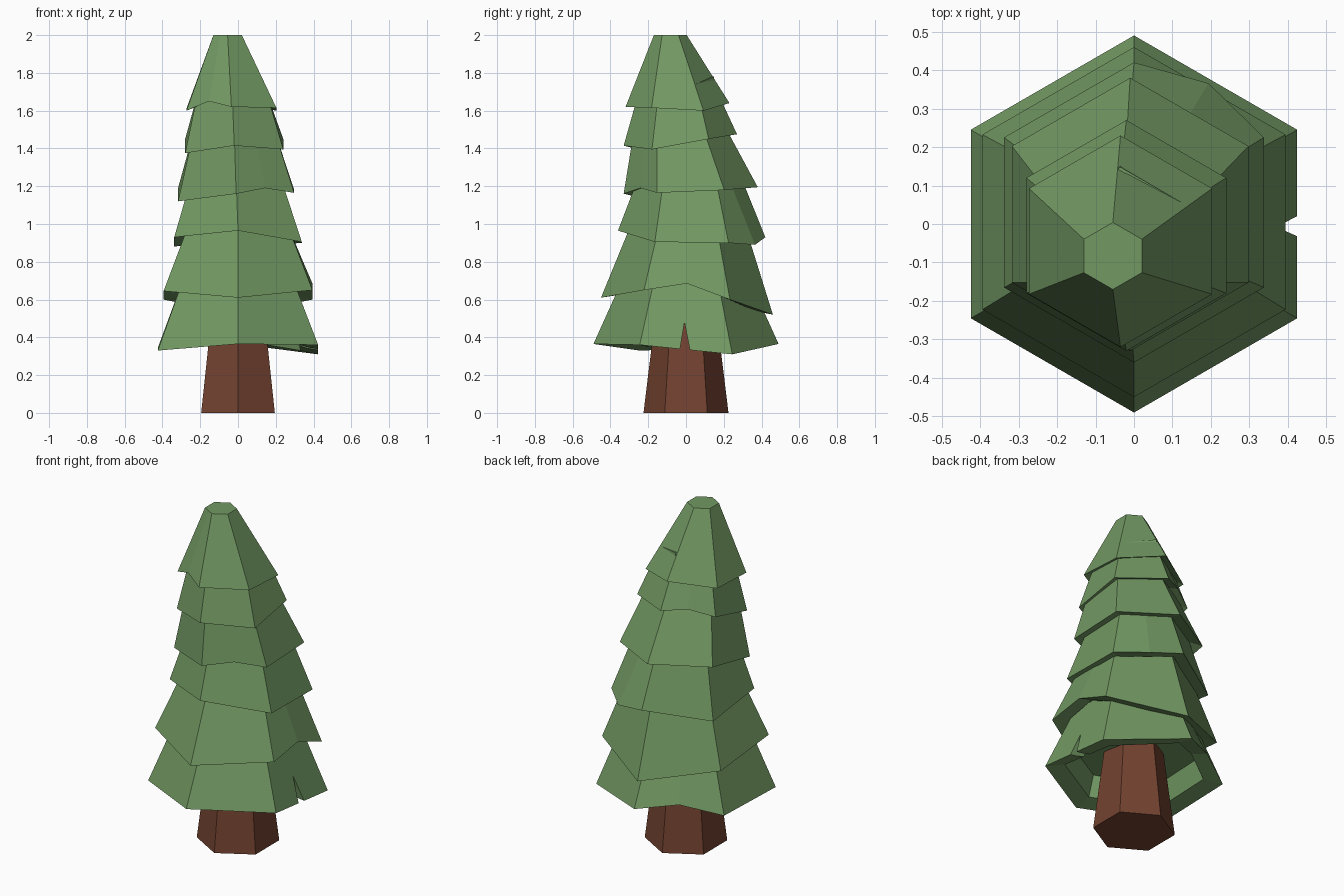
import bpy, bmesh
from math import cos, sin, pi
from mathutils import Vector

if "Cube" in bpy.data.objects:
    bpy.data.objects.remove(bpy.data.objects["Cube"])


def material(name, rgb):
    m = bpy.data.materials.new(name)
    m.diffuse_color = (*rgb, 1)
    m.use_nodes = True
    m.node_tree.nodes["Principled BSDF"].inputs["Base Color"].default_value = m.diffuse_color
    return m


GREEN = material("needles", (0.17, 0.32, 0.125))
BROWN = material("bark", (0.17, 0.055, 0.03))


def loft(name, rings, mat=None):
    """Skin a stack of rings and cap both ends."""
    bm = bmesh.new()
    loops = [[bm.verts.new(p) for p in ring] for ring in rings]
    n = len(loops[0])
    for a, b in zip(loops, loops[1:]):
        for i in range(n):
            j = (i + 1) % n
            bm.faces.new((a[i], a[j], b[j], b[i]))
    bm.faces.new(loops[0])
    bm.faces.new(loops[-1])
    bmesh.ops.recalc_face_normals(bm, faces=bm.faces)
    me = bpy.data.meshes.new(name)
    bm.to_mesh(me)
    bm.free()
    if mat:
        me.materials.append(mat)
    ob = bpy.data.objects.new(name, me)
    bpy.context.collection.objects.link(ob)
    return ob


def hexagon(c, r, heights):
    return [Vector((c[0] + r * cos(pi / 6 + i * pi / 3),
                    c[1] + r * sin(pi / 6 + i * pi / 3), heights[i])) for i in range(6)]


def split(ring, side, z=None, out=0):
    """Add a mid point on one side, optionally moved to height z and outward."""
    mid = (ring[side] + ring[(side + 1) % 6]) / 2
    a = pi / 3 * (side + 1)
    mid += Vector((cos(a), sin(a), 0)) * out
    if z is not None:
        mid.z = z
    return ring[:side + 1] + [mid] + ring[side + 1:]


def tier(name, c, r, heights, side, mid_z, top_c, top_r, top_z, out=0):
    """Hollow hexagonal skirt with an uneven rim."""
    rim = split(hexagon(c, r, heights), side, mid_z, out)
    top = split(hexagon(top_c, top_r, [top_z] * 6), side)
    centre = Vector((c[0], c[1], 0))

    def inset(k, dz):
        return [Vector((centre.x + (p.x - centre.x) * k,
                        centre.y + (p.y - centre.y) * k, p.z + dz)) for p in rim]
    return loft(name, [top, rim, inset(0.78, 0.02), inset(0.7, 0.14)], GREEN)


# Trunk
loft("trunk", [hexagon((0, 0), 0.225, [0] * 6), hexagon((0, 0), 0.16, [0.53] * 6)], BROWN)

# Foliage tiers, rim heights run counter-clockwise from the back right corner
bottom = tier("tier_1", (0, 0), 0.49, (.31, .365, .345, .33, .365, .36), 1, .40, (0, 0), .33, .72)
tier("tier_2", (0, .005), .455, (.60, .52, .60, .645, .61, .65), 5, .685, (0, .01), .30, 1.0)
tier("tier_3", (0, .03), .39, (.90, .93, .88, .93, .965, .905), 0, .89, (-.01, .02), .275, 1.24, .05)
tier("tier_4", (-.01, .025), .355, (1.18, 1.195, 1.19, 1.12, 1.16, 1.165), 4, 1.19,
     (-.02, -.03), .245, 1.5)
tier("tier_5", (-.02, -.03), .30, (1.45, 1.475, 1.45, 1.375, 1.415, 1.395), 1, 1.49,
     (-.03, -.04), .215, 1.68)
tier("tier_6", (-.035, -.045), .275, (1.60, 1.64, 1.61, 1.60, 1.62, 1.615), 3, 1.65,
     (-.055, -.083), .087, 2.0)

# Notch cut in the right side of the lowest tier
cutter = loft("notch_cutter", [[(x, -.045, .26), (x, .035, .26), (x, -.008, .48)]
                               for x in (.22, .6)])
mod = bottom.modifiers.new("notch", 'BOOLEAN')
mod.operation = 'DIFFERENCE'
mod.solver = 'EXACT'
mod.object = cutter
bpy.context.view_layer.objects.active = bottom
bpy.ops.object.modifier_apply(modifier=mod.name)
bpy.data.objects.remove(cutter)
